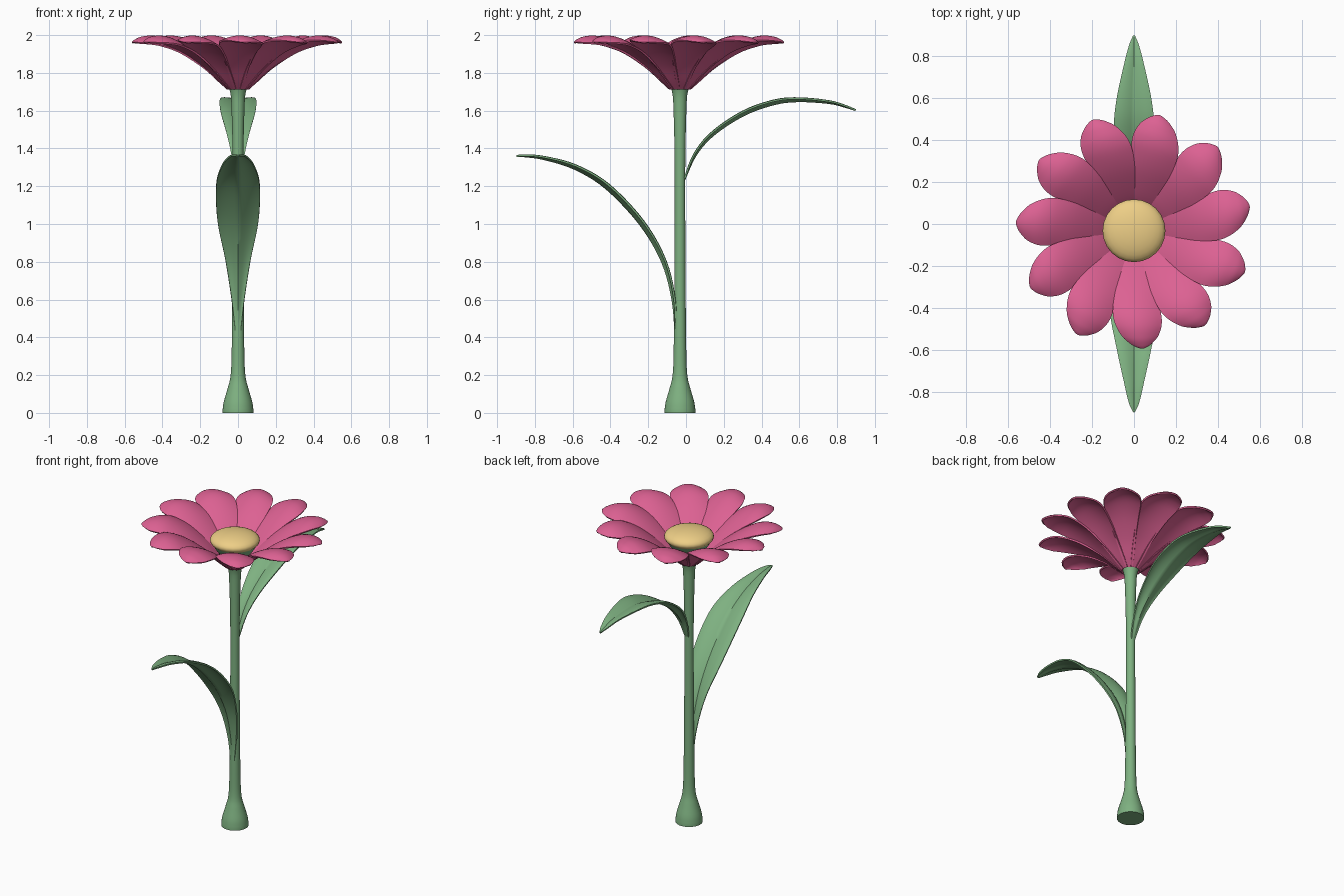
import bpy, bmesh, math
from mathutils import Vector, Matrix

if "Cube" in bpy.data.objects:
    bpy.data.objects.remove(bpy.data.objects["Cube"])

CY = -0.032  # stem axis position in y


def material(name, rgb):
    m = bpy.data.materials.new(name)
    m.diffuse_color = (*rgb, 1)
    m.use_nodes = True
    m.node_tree.nodes["Principled BSDF"].inputs["Base Color"].default_value = m.diffuse_color
    return m


GREEN = material("green", (0.21, 0.44, 0.22))
PINK = material("pink", (0.72, 0.12, 0.29))
YELLOW = material("yellow", (0.85, 0.62, 0.24))


def smooth_rows(rows, steps):
    """Catmull-Rom interpolation of control rows."""
    pts = [Vector(r) for r in rows]
    pts = [2 * pts[0] - pts[1]] + pts + [2 * pts[-1] - pts[-2]]
    out = []
    for i in range(1, len(pts) - 2):
        a, b, c, d = pts[i - 1:i + 3]
        for k in range(steps):
            t = k / steps
            out.append(0.5 * (2 * b + (c - a) * t + (2 * a - 5 * b + 4 * c - d) * t * t
                              + (3 * b - a - 3 * c + d) * t ** 3))
    return out + [pts[-2]]


def finish(name, bm, mat, angle=50):
    me = bpy.data.meshes.new(name)
    bmesh.ops.recalc_face_normals(bm, faces=bm.faces)
    bm.to_mesh(me)
    bm.free()
    me.materials.append(mat)
    ob = bpy.data.objects.new(name, me)
    bpy.context.collection.objects.link(ob)
    bpy.ops.object.select_all(action='DESELECT')
    ob.select_set(True)
    bpy.context.view_layer.objects.active = ob
    if name.startswith(("leaf", "petal")):
        mod = ob.modifiers.new("thickness", 'SOLIDIFY')
        mod.thickness = 0.01
        mod.offset = 0
        bpy.ops.object.modifier_apply(modifier=mod.name)
    bpy.ops.object.shade_smooth_by_angle(angle=math.radians(angle))
    return ob


def blade(name, rows, section, mat, matrix, n=12):
    """Curved strip along +x; rows = distance, height, half width, then skew and cup."""
    bm = bmesh.new()
    path = [(Vector(r[:4]), r[4]) for r in rows]
    core = smooth_rows([p for p, _ in path], 5)
    cups = [v[0] for v in smooth_rows([(c, 0, 0) for _, c in path], 5)]
    grid = []
    for i, (p, cup) in enumerate(zip(core, cups)):
        t = core[min(i + 1, len(core) - 1)] - core[max(i - 1, 0)]
        nrm = Vector((-t[1], t[0])).normalized()
        line = []
        for j in range(n + 1):
            u = 2 * j / n - 1
            h = cup * section(u)
            line.append(bm.verts.new(matrix @ Vector(
                (p[0] + nrm.x * h, p[3] + u * max(p[2], 0.003), p[1] + nrm.y * h))))
        grid.append(line)
    for a, b in zip(grid, grid[1:]):
        for j in range(n):
            bm.faces.new((a[j], a[j + 1], b[j + 1], b[j]))
    return finish(name, bm, mat)


def lathe(name, profile, mat, segs=32):
    bm = bmesh.new()
    rings = []
    for r, z in profile:
        rings.append([bm.verts.new((r * math.cos(2 * math.pi * k / segs),
                                    CY + r * math.sin(2 * math.pi * k / segs), z))
                      for k in range(segs)])
    for a, b in zip(rings, rings[1:]):
        for k in range(segs):
            bm.faces.new((a[k], a[(k + 1) % segs], b[(k + 1) % segs], b[k]))
    bm.faces.new(rings[0])
    bm.faces.new(rings[-1])
    return finish(name, bm, mat)


# Stem with a flared foot and a cup under the flower
stem = smooth_rows([(0.082, 0.015, 0), (0.075, 0.06, 0), (0.055, 0.13, 0), (0.039, 0.2, 0),
                    (0.033, 0.35, 0), (0.029, 0.8, 0), (0.028, 1.3, 0), (0.034, 1.6, 0),
                    (0.042, 1.7, 0), (0.07, 1.77, 0), (0.115, 1.83, 0), (0.14, 1.875, 0)], 4)
lathe("stem", [(0.082, 0)] + [(v.x, v.y) for v in stem], GREEN)

# Domed flower centre
bm = bmesh.new()
bmesh.ops.create_uvsphere(bm, u_segments=24, v_segments=14, radius=1,
                          matrix=Matrix.Translation((0, CY, 1.887)) @ Matrix.Diagonal((0.15, 0.15, 0.055, 1)))
finish("flower_centre", bm, YELLOW, 60)

# Ring of eleven petals
petal = [(0.05, 1.715, 0.022, 0, 0), (0.095, 1.757, 0.037, 0, 0), (0.175, 1.835, 0.06, 0, -0.004),
         (0.285, 1.92, 0.092, 0.004, -0.012), (0.38, 1.973, 0.113, 0.013, -0.025),
         (0.45, 1.992, 0.107, 0.022, -0.03), (0.51, 1.987, 0.082, 0.03, -0.025),
         (0.545, 1.972, 0.046, 0.036, -0.012), (0.56, 1.96, 0.008, 0.04, 0)]
for k in range(11):
    turn = Matrix.Translation((0, CY, 0)) @ Matrix.Rotation(-math.pi / 2 + 2 * math.pi * k / 11, 4, 'Z')
    blade(f"petal_{k + 1}", petal, lambda u: u * u + 0.25 * u, PINK, turn)

# Two arching leaves with a central groove
groove = lambda u: math.sin(abs(u) * math.pi * 0.65)
front = [(0.055, 0.41, 0.012, 0, 0), (0.072, 0.6, 0.034, 0, 0.012), (0.127, 0.8, 0.066, 0, 0.02),
         (0.245, 1.0, 0.108, 0, 0.025), (0.425, 1.19, 0.115, 0, 0.025), (0.59, 1.292, 0.085, 0, 0.02),
         (0.75, 1.343, 0.049, 0, 0.012), (0.85, 1.358, 0.025, 0, 0.006), (0.898, 1.36, 0.004, 0, 0)]
back = [(-0.015, 1.22, 0.012, 0, 0), (0.052, 1.365, 0.035, 0, 0.01), (0.15, 1.475, 0.062, 0, 0.016),
        (0.31, 1.578, 0.092, 0, 0.02), (0.47, 1.635, 0.096, 0, 0.02), (0.6, 1.65, 0.082, 0, 0.016),
        (0.76, 1.64, 0.047, 0, 0.01), (0.85, 1.618, 0.023, 0, 0.005), (0.898, 1.603, 0.004, 0, 0)]
blade("leaf_front", front, groove, GREEN, Matrix.Rotation(-math.pi / 2, 4, 'Z'))
blade("leaf_back", back, groove, GREEN, Matrix.Rotation(math.pi / 2, 4, 'Z'))
